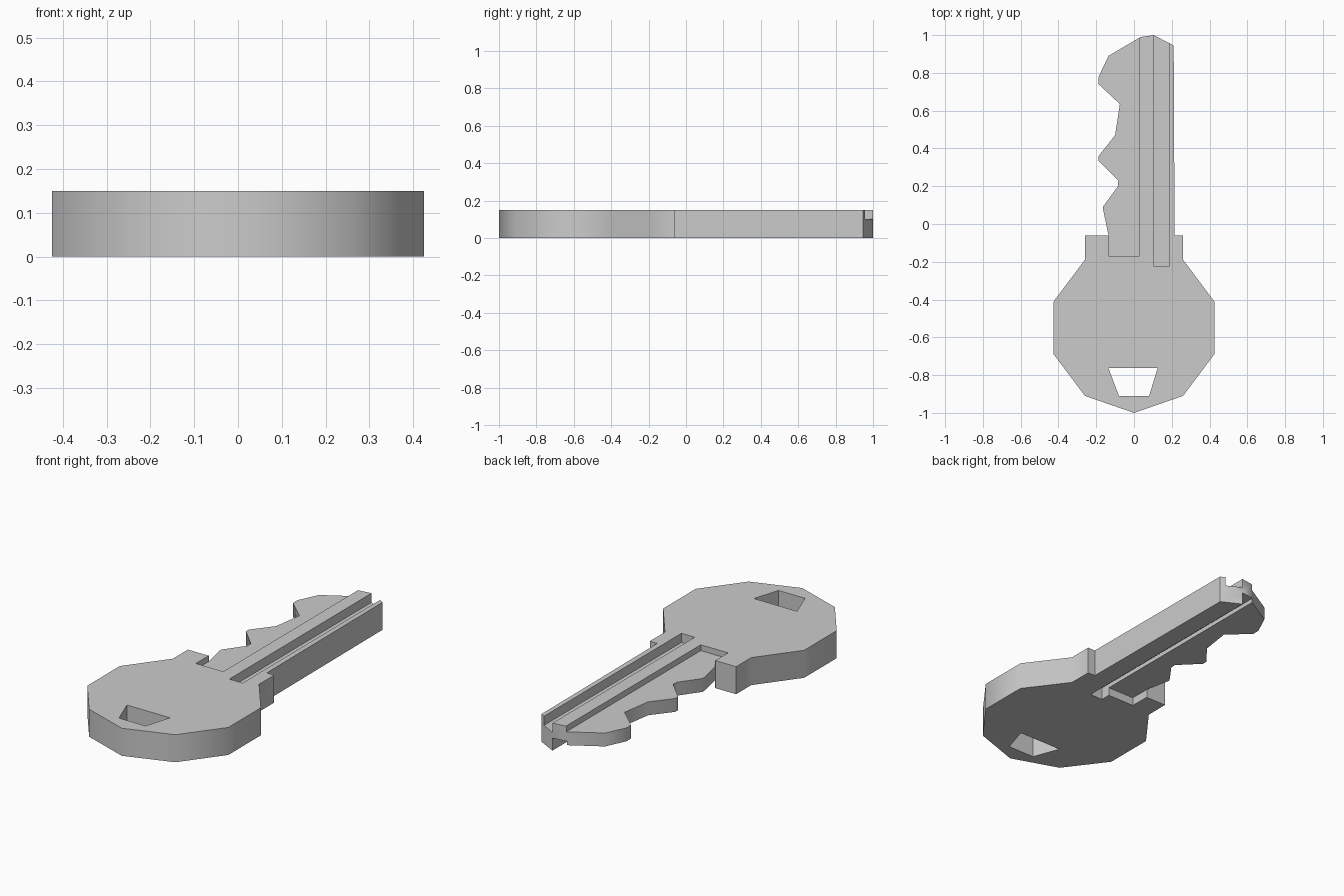
import bpy, bmesh, math

if "Cube" in bpy.data.objects:
    bpy.data.objects.remove(bpy.data.objects["Cube"])


def prism(name, pts, z0, z1):
    """Extrude a plan outline between two heights."""
    bm = bmesh.new()
    face = bm.faces.new([bm.verts.new((x, y, z0)) for x, y in pts])
    ext = bmesh.ops.extrude_face_region(bm, geom=[face])
    for v in ext["geom"]:
        if isinstance(v, bmesh.types.BMVert):
            v.co.z = z1
    bmesh.ops.recalc_face_normals(bm, faces=bm.faces[:])
    mesh = bpy.data.meshes.new(name)
    bm.to_mesh(mesh)
    bm.free()
    ob = bpy.data.objects.new(name, mesh)
    bpy.context.collection.objects.link(ob)
    return ob


def cut(target, name, pts, z0, z1):
    """Subtract a prism from the target, then remove the cutter."""
    cutter = prism(name, pts, z0, z1)
    cutter.hide_render = True
    mod = target.modifiers.new(name, "BOOLEAN")
    mod.operation = "DIFFERENCE"
    mod.solver = "EXACT"
    mod.object = cutter
    bpy.context.view_layer.objects.active = target
    bpy.ops.object.modifier_apply(modifier=name)
    bpy.data.objects.remove(cutter)


def rect(x0, x1, y0, y1):
    return [(x0, y0), (x1, y0), (x1, y1), (x0, y1)]


T = 0.15

# Half of the faceted bow, mirrored for the other side
bow = [(0.26, -0.91), (0.425, -0.69), (0.425, -0.41), (0.26, -0.19), (0.26, -0.06)]
# Blade: straight right edge, pointed tip, toothed left edge
blade = [(0.215, -0.06), (0.21, 0.945), (0.105, 1.0), (0.035, 0.99),
         (-0.135, 0.89), (-0.187, 0.78), (-0.187, 0.74), (-0.075, 0.635),
         (-0.1, 0.47), (-0.187, 0.36), (-0.187, 0.335), (-0.083, 0.23),
         (-0.085, 0.2), (-0.165, 0.09), (-0.162, 0.07), (-0.135, -0.06)]
outline = [(0, -1)] + bow + blade + [(-x, y) for x, y in reversed(bow)]
key = prism("key", outline, 0, T)

# Key ring hole
cut(key, "ring_hole", [(-0.135, -0.763), (-0.08, -0.91), (0.08, -0.91), (0.125, -0.763)], -0.1, 0.3)

# Thin toothed side, recessed into the shoulder above and below
teeth = [(-0.135, -0.17), (0.03, -0.17), (0.03, 1.1), (-0.4, 1.1), (-0.4, -0.058), (-0.135, -0.058)]
cut(key, "teeth_recess_top", teeth, 0.118, 0.3)
cut(key, "teeth_recess_bottom", teeth, -0.1, 0.045)

# Long grooves in the blade
cut(key, "groove_top", rect(0.105, 0.185, -0.225, 1.1), 0.1, 0.3)
cut(key, "groove_bottom", rect(0.028, 0.105, -0.225, 1.1), -0.1, 0.068)

key.select_set(True)
bpy.context.view_layer.objects.active = key
bpy.ops.object.shade_smooth_by_angle(angle=math.radians(50))
